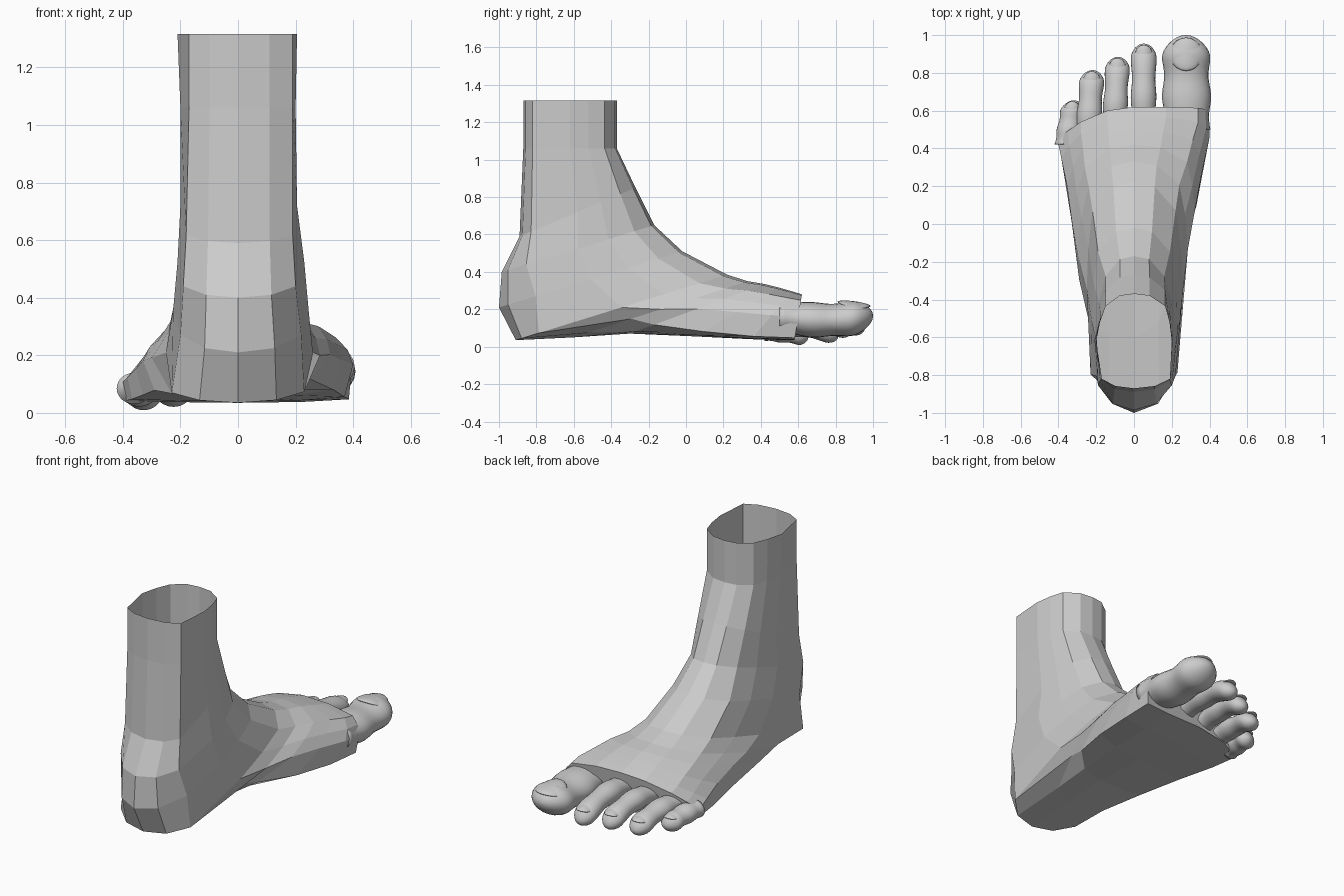
import bpy, bmesh, math
from mathutils import Vector

if "Cube" in bpy.data.objects:
    bpy.data.objects.remove(bpy.data.objects["Cube"])

grey = bpy.data.materials.new("plain grey")
grey.diffuse_color = (0.6, 0.6, 0.6, 1)
grey.use_nodes = True
grey.node_tree.nodes["Principled BSDF"].inputs["Base Color"].default_value = grey.diffuse_color


def finish(bm, name, smooth):
    bmesh.ops.recalc_face_normals(bm, faces=bm.faces[:])
    me = bpy.data.meshes.new(name)
    bm.to_mesh(me)
    bm.free()
    me.materials.append(grey)
    for p in me.polygons:
        p.use_smooth = smooth
    ob = bpy.data.objects.new(name, me)
    bpy.context.collection.objects.link(ob)
    return ob


def bridge(bm, rings):
    for a, b in zip(rings, rings[1:]):
        n = len(a)
        for i in range(n):
            j = (i + 1) % n
            bm.faces.new((a[i], a[j], b[j], b[i]))


# Ankle and foot: rings fan round from the level leg opening to the upright toe line.
# heel/sole y,z | shin/instep y,z | corner position R,L | half widths R,L at corner, middle, top
RINGS = [
    (-.87, 1.315, -.37, 1.315, .10, .10, .19, .17, .205, .21, .165, .15),
    (-.87, 1.06, -.37, 1.06, .10, .10, .19, .17, .20, .20, .165, .15),
    (-.89, .59, -.27, .85, .10, .10, .19, .18, .205, .20, .165, .15),
    (-.985, .40, -.17, .65, .16, .16, .20, .19, .23, .21, .16, .15),
    (-1.0, .21, -.02, .51, .20, .20, .22, .20, .245, .225, .19, .19),
    (-.91, .035, .22, .385, .11, .10, .23, .23, .26, .25, .22, .22),
    (-.60, .05, .33, .35, .33, .06, .22, .23, .285, .30, .24, .24),
    (-.30, .07, .42, .335, .18, .05, .25, .29, .32, .33, .28, .26),
    (.05, .055, .50, .315, .10, .05, .33, .33, .36, .355, .31, .27),
    (.35, .04, .57, .295, .06, .05, .37, .37, .40, .385, .34, .28),
    (.58, .035, .62, .28, .05, .05, .385, .39, .395, .405, .34, .28),
]


def half_section(t, b, m, u):
    return [(t * .25, b * .58), (t, b), (.5, m), (.7, (m + u) * .515), (.87, u), (.98, u * .5)]


bm = bmesh.new()
rings = []
for k, (yb, zb, yf, zf, tr, tl, br, bl, mr, ml, ur, ul) in enumerate(RINGS):
    right = half_section(tr, br, mr, ur)
    left = [(t, -w) for t, w in half_section(tl, bl, ml, ul)]
    f = max(0, min(1, (k - 5) / 5))
    ring = []
    for t, x in [(0, 0)] + right + [(1, 0)] + left[::-1]:
        y, z = yb + (yf - yb) * t, zb + (zf - zb) * t
        if x < 0:  # the outer side falls away and its toe line runs back
            q = f * (x / .4) ** 2
            y -= .15 * q
            z = .035 + (z - .035) * (1 - .45 * q)
        ring.append(bm.verts.new((x, y, z)))
    rings.append(ring)
bridge(bm, rings)
bm.faces.new(rings[-1])
finish(bm, "foot_and_ankle", False)


# Toes: rounded tubes with a knuckle and a pad
def toe(name, base, tip, w, h, arch):
    base, tip = Vector(base), Vector(tip)
    length = (tip - base).length
    sc = 1 - w * 1.05 / length
    steps = [(sc * i / 12, 1) for i in range(12)]
    steps += [(sc + (1 - sc) * math.sin(a), math.cos(a))
              for a in [math.radians(d) for d in range(0, 90, 11)]]
    bm = bmesh.new()
    rings = []

    def centre(s):
        return base.lerp(tip, s) + Vector((0, 0, arch * math.sin(math.pi * s)))

    for s, cap in steps:
        r = cap * (.95 + .05 * math.cos(2 * math.pi * (s - .35) / .45))
        c = centre(s)
        rings.append([bm.verts.new((c.x + w * r * math.cos(a), c.y, c.z + h * r * math.sin(a)))
                      for a in [2 * math.pi * i / 24 for i in range(24)]])
    bridge(bm, rings)
    bm.faces.new(rings[0])
    bm.faces.new(rings[-1])
    finish(bm, name, True)

    # Nail: a thin shell sunk into the top of the toe end
    nail = bmesh.new()
    bmesh.ops.create_uvsphere(nail, u_segments=20, v_segments=10, radius=1)
    s = 1 - w * .78 / length
    c = centre(s)
    for v in nail.verts:
        x, y, z = v.co
        v.co = (c.x + x * w * .66, c.y + y * w * .68,
                c.z + h * (.80 - .22 * x * x - .12 * y) + z * h * .16)
    finish(nail, name + "_nail", True)


toe("big_toe", (.28, .50, .16), (.275, 1.0, .165), .13, .095, -.02)
toe("second_toe", (.05, .52, .16), (.052, .955, .10), .068, .062, .03)
toe("third_toe", (-.105, .50, .14), (-.085, .885, .085), .066, .060, .03)
toe("fourth_toe", (-.245, .46, .11), (-.22, .815, .06), .067, .058, .02)
toe("little_toe", (-.36, .42, .085), (-.318, .655, .055), .064, .057, .005)
